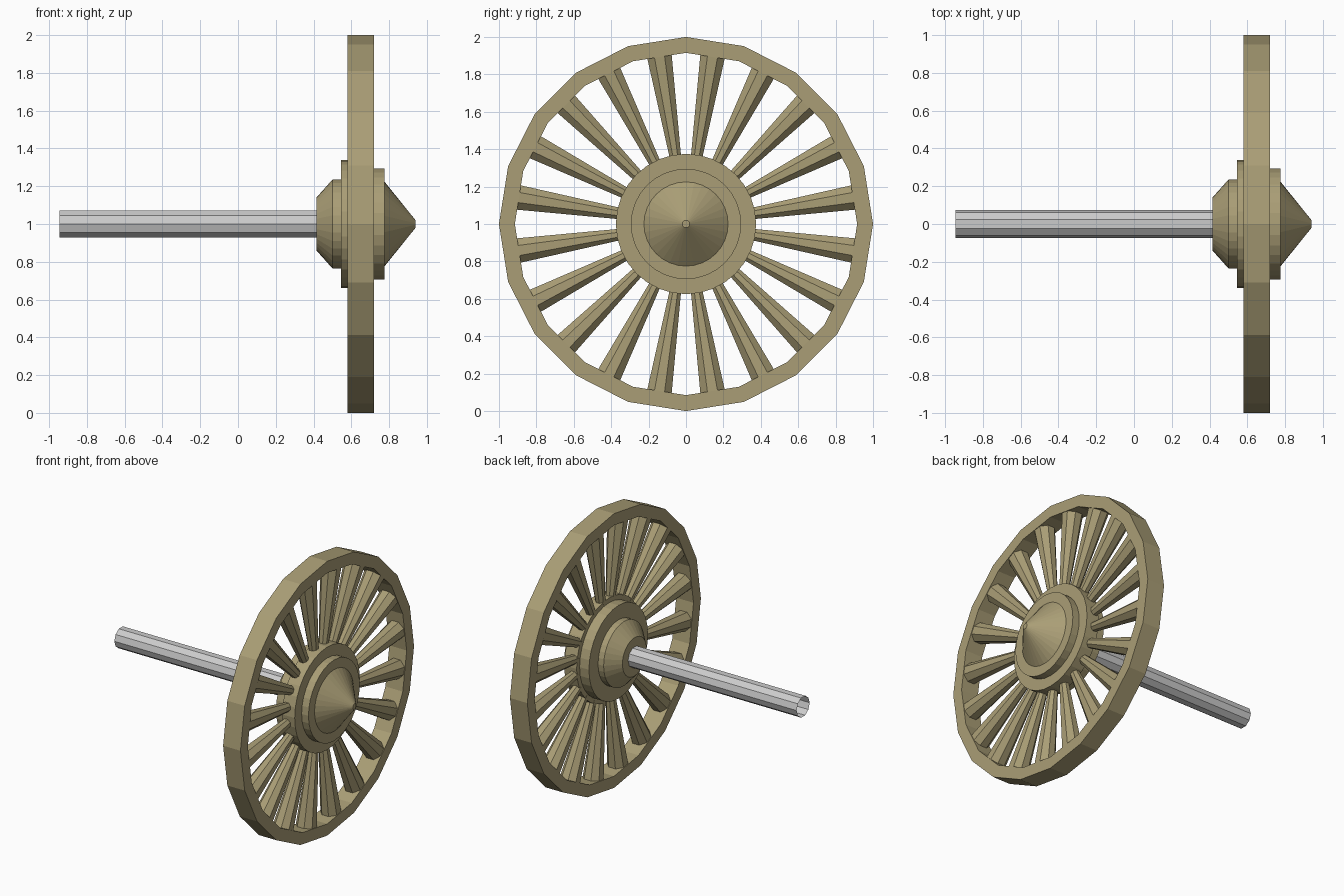
import bpy, bmesh, math
from mathutils import Matrix, Vector

if "Cube" in bpy.data.objects:
    bpy.data.objects.remove(bpy.data.objects["Cube"])

CENTRE = Vector((0, 0, 1))

brass = bpy.data.materials.new("olive_paint")
brass.diffuse_color = (0.40, 0.34, 0.18, 1)
brass.use_nodes = True
brass.node_tree.nodes["Principled BSDF"].inputs["Base Color"].default_value = brass.diffuse_color


def finish(bm, name, mat=None):
    bmesh.ops.recalc_face_normals(bm, faces=bm.faces)
    me = bpy.data.meshes.new(name)
    bm.to_mesh(me)
    bm.free()
    ob = bpy.data.objects.new(name, me)
    bpy.context.collection.objects.link(ob)
    if mat:
        me.materials.append(mat)
    return ob


def lathe(name, profile, sides, mat=None, closed=False, caps=False, turn=0.0):
    """Revolve (x, radius) points around the wheel axis."""
    bm = bmesh.new()
    rings = []
    for x, r in profile:
        ring = []
        for i in range(sides):
            a = turn + 2 * math.pi * i / sides
            ring.append(bm.verts.new(CENTRE + Vector((x, r * math.sin(a), r * math.cos(a)))))
        rings.append(ring)
    pairs = list(zip(rings, rings[1:]))
    if closed:
        pairs.append((rings[-1], rings[0]))
    for a, b in pairs:
        for i in range(sides):
            j = (i + 1) % sides
            bm.faces.new((a[i], a[j], b[j], b[i]))
    if caps:
        bm.faces.new(rings[0])
        bm.faces.new(rings[-1])
    return finish(bm, name, mat)


# Twenty-sided rim
lathe("rim", [(0.58, 1.0), (0.72, 1.0), (0.72, 0.915), (0.58, 0.915)], 20, brass, closed=True)

# Stepped hub with a pointed nose
lathe("hub", [(0.415, 0.14), (0.50, 0.235), (0.545, 0.235), (0.545, 0.34), (0.62, 0.34),
              (0.62, 0.375), (0.72, 0.375), (0.72, 0.295), (0.775, 0.295),
              (0.775, 0.225), (0.94, 0.02)], 32, brass, caps=True)

# Open-ended axle tube, a vertex on the y axis
lathe("axle", [(-0.945, 0.075), (0.43, 0.075)], 10, turn=math.pi / 2)

# Tapered octagonal spokes, widening towards the rim
inner, outer = 0.33, 0.93
bm = bmesh.new()
for k in range(20):
    turn = Matrix.Rotation(math.radians(9 + 18 * k), 4, 'X')
    place = (Matrix.Translation(CENTRE) @ turn
             @ Matrix.Translation((0.65, 0, (inner + outer) / 2))
             @ Matrix.Rotation(math.pi / 8, 4, 'Z'))
    bmesh.ops.create_cone(bm, cap_ends=True, segments=8, radius1=0.031, radius2=0.073,
                          depth=outer - inner, matrix=place)
finish(bm, "spokes", brass)
